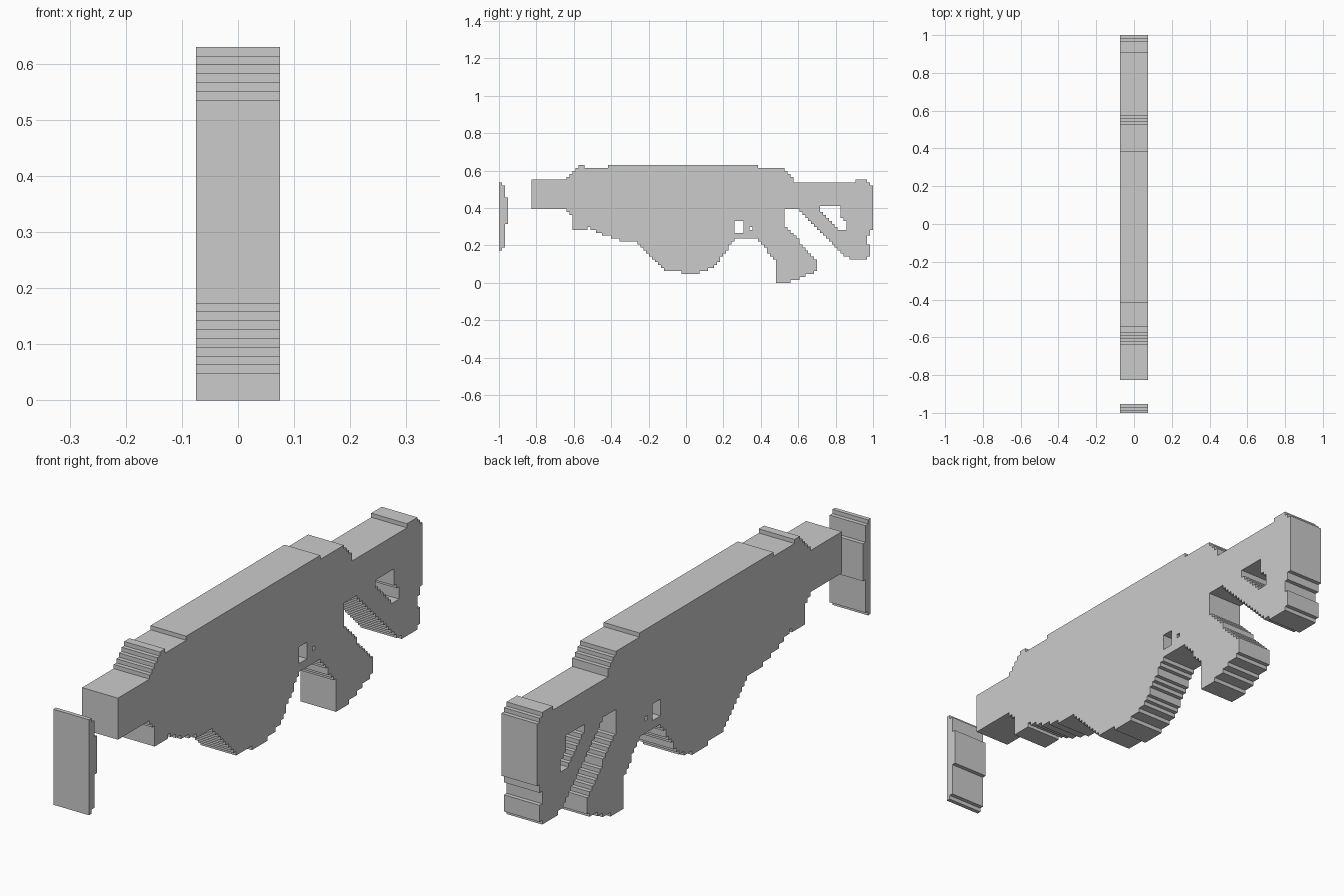
import bpy, bmesh, math

if "Cube" in bpy.data.objects:
    bpy.data.objects.remove(bpy.data.objects["Cube"])

COLS, ROWS = 127, 40
CELL = 2 / COLS
HALF = 0.075

# Side profiles in grid cells (column along y, row along z)
barrel = [(11, 25), (11, 35), (22, 35), (22, 25)]
receiver = [(22, 25), (22, 35), (27, 39), (27, 40), (29, 40), (29, 39), (37, 39), (37, 40),
            (88, 40), (88, 39), (97, 39), (100, 35), (100, 25), (88, 25), (88, 15), (80, 15),
            (73, 5), (68, 4), (68, 3), (62, 3), (62, 4), (56, 4), (48, 13), (47, 14),
            (41, 14), (41, 15), (36, 16), (30, 19), (30, 18), (25, 18), (25, 23), (22, 25)]
grip = [(88, 25), (97, 25), (97, 20), (108, 7), (108, 4), (105, 3), (102, 1.5), (99, 1),
        (99, 0), (94, 0), (94, 7), (88, 15)]
stock = [(100, 25), (100, 34), (121, 34), (121, 35), (125, 35), (127, 33), (127, 18), (126, 18),
         (126, 16), (125, 16), (125, 13), (126, 13), (126, 10), (124, 8), (121, 8), (118, 9),
         (102, 25)]
stock_hole = [(109, 26), (116, 26), (116, 23), (118, 21), (118, 18), (116, 18), (109, 24.5)]


def raster(poly):
    """Cells whose centre lies inside the polygon."""
    cells = set()
    for c in range(COLS):
        for r in range(ROWS):
            x, y, inside = c + 0.5, r + 0.501, False
            for (x1, y1), (x2, y2) in zip(poly, poly[1:] + poly[:1]):
                if (y1 > y) != (y2 > y) and x < x1 + (y - y1) * (x2 - x1) / (y2 - y1):
                    inside = not inside
            if inside:
                cells.add((c, r))
    return cells


def rect(c0, c1, r0, r1):
    return {(c, r) for c in range(c0, c1) for r in range(r0, r1)}


def build(name, cells, filled):
    """Stepped slab; walls only where the silhouette ends."""
    bm = bmesh.new()
    verts = {}

    def v(s, c, r):
        if (s, c, r) not in verts:
            verts[s, c, r] = bm.verts.new((s * HALF, -1 + c * CELL, r * CELL))
        return verts[s, c, r]

    for c, r in sorted(cells):
        ring = [(c, r), (c + 1, r), (c + 1, r + 1), (c, r + 1)]
        bm.faces.new([v(1, *p) for p in ring])
        bm.faces.new([v(-1, *p) for p in reversed(ring)])
        for i, (dc, dr) in enumerate([(0, -1), (1, 0), (0, 1), (-1, 0)]):
            if (c + dc, r + dr) not in filled:
                a, b = ring[i], ring[(i + 1) % 4]
                bm.faces.new([v(1, *b), v(1, *a), v(-1, *a), v(-1, *b)])
    bmesh.ops.dissolve_limit(bm, angle_limit=math.radians(1), verts=bm.verts, edges=bm.edges)
    mesh = bpy.data.meshes.new(name)
    bm.to_mesh(mesh)
    bm.free()
    bpy.context.collection.objects.link(bpy.data.objects.new(name, mesh))


# Main parts, with trigger window, small pin hole and stock opening cut out
parts = {
    "barrel": raster(barrel),
    "receiver": raster(receiver) - rect(80, 83, 17, 21) - rect(85, 86, 18, 19),
    "rear_grip": raster(grip),
    "stock": raster(stock) - raster(stock_hole),
    # Detached plate ahead of the barrel
    "front_plate": rect(0, 1, 11, 34) | rect(1, 2, 12, 33) | rect(2, 3, 20, 29),
}
filled = set().union(*parts.values())
for name, cells in parts.items():
    build(name, cells, filled)
